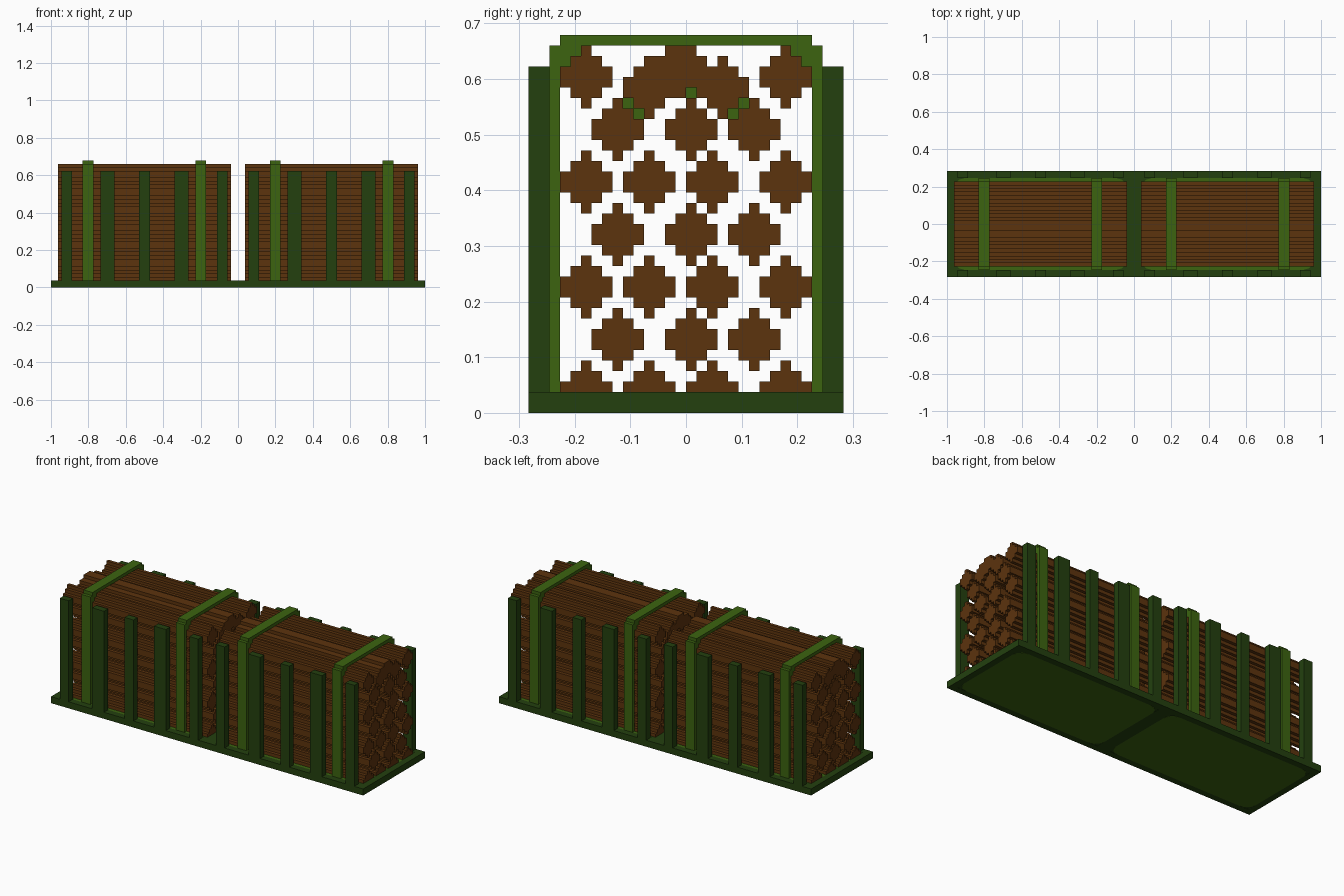
import bpy, bmesh, math

cube = bpy.data.objects.get("Cube")
if cube:
    bpy.data.objects.remove(cube, do_unlink=True)

U = 2 / 106  # size of one block


def material(name, color):
    m = bpy.data.materials.new(name)
    m.use_nodes = True
    m.diffuse_color = color
    bsdf = next(n for n in m.node_tree.nodes if n.type == 'BSDF_PRINCIPLED')
    bsdf.inputs["Base Color"].default_value = color
    return m


BROWN = material("log brown", (0.107, 0.033, 0.004, 1))
DARK = material("dark green", (0.017, 0.051, 0.0045, 1))
LIGHT = material("light green", (0.045, 0.127, 0.005, 1))


def finish(name, bm, mat):
    bmesh.ops.recalc_face_normals(bm, faces=bm.faces)
    me = bpy.data.meshes.new(name)
    bm.to_mesh(me)
    bm.free()
    me.materials.append(mat)
    ob = bpy.data.objects.new(name, me)
    bpy.context.collection.objects.link(ob)
    return ob


def prism(name, pts, depth, mat):
    """Extrude a closed outline of 3D points (in blocks) along depth."""
    bm = bmesh.new()
    face = bm.faces.new([bm.verts.new([c * U for c in p]) for p in pts])
    res = bmesh.ops.extrude_face_region(bm, geom=[face])
    verts = [v for v in res["geom"] if isinstance(v, bmesh.types.BMVert)]
    bmesh.ops.translate(bm, verts=verts, vec=[d * U for d in depth])
    return finish(name, bm, mat)


def box(name, x, y, z, mat):
    pts = [(x[0], y[0], z[0]), (x[1], y[0], z[0]), (x[1], y[1], z[0]), (x[0], y[1], z[0])]
    return prism(name, pts, (0, 0, z[1] - z[0]), mat)


LOG_ROWS = (1, 3, 5, 5, 3, 1)  # stepped round cross-section


def log(name, x0, x1, y, z):
    """A log whose section starts at y, z; trimmed by the base and the strap."""
    left, right = [], []
    for i, w in enumerate(LOG_ROWS):
        zz = z + i
        if 2 <= zz < 35:
            a = y + (5 - w) / 2
            left += [(a, zz), (a, zz + 1)]
            right += [(a + w, zz), (a + w, zz + 1)]
    outline = []
    for p in left + right[::-1]:
        if p not in outline:
            outline.append(p)
    return prism(name, [(x0, py, pz) for py, pz in outline], (x1 - x0, 0, 0), BROWN)


# Base slab with two round-cornered floor panels set into it
box("base", (-53, 53), (-15, 15), (0.05, 1.95), DARK)
# outer rim keeps the slab at full height
for s, side in ((1, "back"), (-1, "front")):
    box(f"base_rim_{side}", (-53, 53), sorted((s * 13, s * 15)), (0, 2), DARK)
for x in ((-53, -51), (-2, 2), (51, 53)):
    box("base_crossbar", x, (-13, 13), (0, 2), DARK)


def floor_panel(name, x0, x1):
    r, pts = 3, []
    for cx, cy, start in ((x1 - r, 13 - r, 0), (x0 + r, 13 - r, 90),
                          (x0 + r, -13 + r, 180), (x1 - r, -13 + r, 270)):
        for k in range(4):
            a = math.radians(start + k * 30)
            pts.append((cx + r * math.cos(a), cy + r * math.sin(a), 0))
    prism(name, pts, (0, 0, 2), LIGHT)


floor_panel("floor_panel_right", -51, -2)
floor_panel("floor_panel_left", 2, 51)

# Strap outline: stepped outside corners and stepped inside corners
half = [(12, 36), (12, 35), (13, 35), (13, 2), (12, 2), (12, 33),
        (11, 33), (11, 34), (10, 34), (10, 35)]
strap = half + [(-y, z) for y, z in half[::-1]]
# Small strap blocks tucked between the upper logs
tucks = [(-6, 29), (-5, 28), (0, 30), (4, 28), (5, 29)]

# Log stacks: alternating rows of four and three, with a loose crown on top
spots = []
for k in range(6):
    for y in ((-12, -6, 0, 7) if k % 2 == 0 else (-9, -2, 4)):
        spots.append((y, 5 * k - 1))
spots += [(-12, 29), (7, 29), (-6, 28), (1, 28), (-3, 30)]

for s, side in ((1, "left"), (-1, "right")):
    x0, x1 = sorted((s * 2, s * 51))
    for y, z in spots:
        log(f"log_{side}", x0, x1, y, z)
    # Upright posts along both long edges
    for a, b in ((3, 6), (14, 18), (25, 28), (35, 39), (47, 50)):
        for y in ((-15, -13), (13, 15)):
            box(f"post_{side}", sorted((s * a, s * b)), y, (2, 33), DARK)
    # Straps around the stack
    for a, b in ((9, 12), (41, 44)):
        xa, xb = sorted((s * a, s * b))
        prism(f"strap_{side}", [(xa, y, z) for y, z in strap], (xb - xa, 0, 0), LIGHT)
        for y, z in tucks:
            box(f"strap_tuck_{side}", (xa, xb), (y, y + 1), (z, z + 1), LIGHT)
